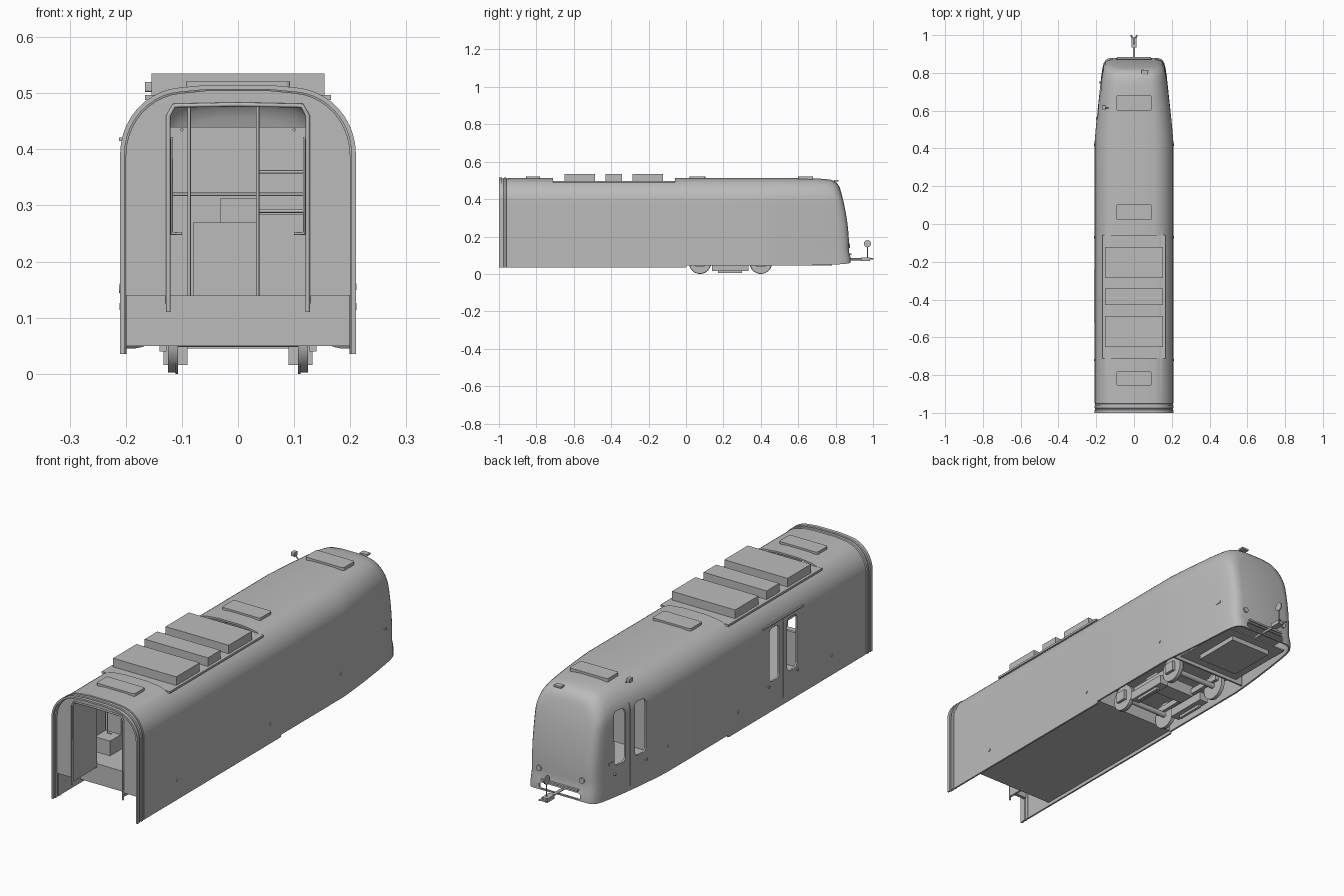
import bpy, bmesh, math
from mathutils import Vector, Matrix

cube = bpy.data.objects.get("Cube")
if cube:
    bpy.data.objects.remove(cube, do_unlink=True)

grey = bpy.data.materials.new("light grey")
grey.use_nodes = True
grey.diffuse_color = (0.5, 0.5, 0.5, 1)
grey.node_tree.nodes["Principled BSDF"].inputs["Base Color"].default_value = (0.5, 0.5, 0.5, 1)


def finish(name, bm):
    bmesh.ops.recalc_face_normals(bm, faces=bm.faces)
    mesh = bpy.data.meshes.new(name)
    bm.to_mesh(mesh)
    bm.free()
    mesh.materials.append(grey)
    ob = bpy.data.objects.new(name, mesh)
    bpy.context.collection.objects.link(ob)
    return ob


def box(name, xs, ys, zs, r=0, axis=0, turn=0):
    """Box between limits; edges along the axis are rounded by r."""
    lim = (xs, ys, zs)
    bm = bmesh.new()
    bmesh.ops.create_cube(bm, size=1)
    mid = Vector([(a + b) / 2 for a, b in lim])
    for v in bm.verts:
        v.co = Vector([c * (b - a) for c, (a, b) in zip(v.co, lim)])
    if r:
        edges = [e for e in bm.edges
                 if abs((e.verts[0].co - e.verts[1].co).normalized()[axis]) > 0.9]
        bmesh.ops.bevel(bm, geom=edges, offset=r, segments=5, profile=0.5, affect='EDGES')
    bmesh.ops.transform(bm, matrix=Matrix.Translation(mid) @ Matrix.Rotation(turn, 4, 'Z'),
                        verts=bm.verts)
    return finish(name, bm)


def disc(name, centre, r, depth, axis='X', segs=32):
    bm = bmesh.new()
    bmesh.ops.create_cone(bm, cap_ends=True, segments=segs, radius1=r, radius2=r, depth=depth)
    rot = {'X': Matrix.Rotation(math.pi / 2, 4, 'Y'),
           'Y': Matrix.Rotation(math.pi / 2, 4, 'X'), 'Z': Matrix()}[axis]
    bmesh.ops.transform(bm, matrix=Matrix.Translation(centre) @ rot, verts=bm.verts)
    return finish(name, bm)


def tube(name, pts, r=0.003):
    cu = bpy.data.curves.new(name, 'CURVE')
    cu.dimensions = '3D'
    cu.bevel_depth, cu.bevel_resolution, cu.use_fill_caps = r, 2, True
    sp = cu.splines.new('POLY')
    sp.points.add(len(pts) - 1)
    for p, co in zip(sp.points, pts):
        p.co = (*co, 1)
    cu.materials.append(grey)
    ob = bpy.data.objects.new(name, cu)
    bpy.context.collection.objects.link(ob)
    return ob


def bake(ob, cutters):
    """Cut the object, keep the result and drop the cutters."""
    for c in cutters:
        c.hide_render = True
        m = ob.modifiers.new("cut", 'BOOLEAN')
        m.operation, m.solver, m.object = 'DIFFERENCE', 'EXACT', c
    dg = bpy.context.evaluated_depsgraph_get()
    mesh = bpy.data.meshes.new_from_object(ob.evaluated_get(dg))
    ob.modifiers.clear()
    ob.data = mesh
    for c in cutters:
        bpy.data.objects.remove(c, do_unlink=True)


def smooth(ob, angle=30):
    bpy.ops.object.select_all(action='DESELECT')
    ob.select_set(True)
    bpy.context.view_layer.objects.active = ob
    bpy.ops.object.shade_smooth_by_angle(angle=math.radians(angle))


def section(w, top, bottom):
    """Half-round roofed cross-section from lower right over to lower left."""
    rx, rz = w * 0.5, 0.11
    half = [(w, bottom + (top - 0.012 - rz - bottom) * i / 10) for i in range(11)]
    for i in range(1, 11):
        a = math.pi / 2 * i / 10
        half.append((w - rx + rx * math.cos(a), top - 0.012 - rz + rz * math.sin(a)
                     + 0.007 * (i / 10) ** 2))
    half.append((w * 0.25, top))
    return half + [(-x, z) for x, z in reversed(half)]


def lean(y, z):
    """Slope of the nose, with a small bumper ledge at its foot."""
    k = min(max((y - 0.5) / 0.36, 0), 1) ** 2
    return k * (-0.062 * max((z - 0.13) / 0.37, 0) ** 2 + (0.008 if z < 0.11 else 0))


# Body shell: y, half width, roof height, skirt height
stations = [(-1, .21, .515, .035), (-.985, .21, .515, .035), (-.983, .206, .511, .035),
            (-.976, .206, .511, .035), (-.974, .21, .515, .035), (-.962, .21, .515, .035),
            (-.96, .206, .511, .035), (-.953, .206, .511, .035), (-.951, .208, .513, .035),
            (0, .208, .513, .035), (.005, .208, .513, .045), (.44, .208, .513, .045),
            (.5, .203, .513, .045), (.6, .193, .512, .045), (.7, .182, .511, .047),
            (.78, .173, .508, .05), (.82, .167, .504, .052), (.845, .16, .498, .054),
            (.86, .15, .49, .056), (.868, .138, .478, .058), (.872, .118, .46, .06)]
bm = bmesh.new()
rings = [[bm.verts.new((x, y + lean(y, z), z)) for x, z in section(w, t, b)]
         for y, w, t, b in stations]
for r0, r1 in zip(rings, rings[1:]):
    for i in range(len(r0) - 1):
        bm.faces.new((r0[i], r0[i + 1], r1[i + 1], r1[i]))
nose = rings[-1]
for i in range(len(nose) // 2 - 1):
    bm.faces.new((nose[i], nose[i + 1], nose[-2 - i], nose[-1 - i]))
body = finish("body_shell", bm)
sol = body.modifiers.new("wall", 'SOLIDIFY')
sol.thickness, sol.offset = 0.008, -1

# Openings: door windows, door seams, roof well, coupler slot
cutters = [box("roof_well_cut", (-.165, .165), (-.71, -.06), (.497, .6)),
           box("coupler_cut", (-.1, .1), (.8, .95), (.066, .092), .008, 1)]
for yc, z0, xc, turn in ((-.38, .165, -.207, 0), (.655, .185, -.188, -.11)):
    for s in (-1, 1):
        y = yc + s * .062
        x = xc + turn * -s * .062
        cutters.append(box("window_cut", (x - .04, x + .04), (y - .034, y + .034),
                           (z0, z0 + .235), .02, 0, turn))
    cutters.append(box("seam_cut", (xc - .03, xc + .03), (yc - .0015, yc + .0015),
                       (.065, z0 + .245), turn=turn))
bake(body, cutters)
smooth(body)

# Open end wall with a rounded gangway
bm = bmesh.new()
face = bm.faces.new([bm.verts.new((x, -.975, z)) for x, z in section(.203, .508, .14)])
ext = bmesh.ops.extrude_face_region(bm, geom=[face])
for g in ext["geom"]:
    if isinstance(g, bmesh.types.BMVert):
        g.co.y += .015
end_wall = finish("end_wall", bm)
bake(end_wall, [box("gangway_cut", (-.12, .12), (-1.1, -.8), (.05, .48), .022, 1)])
for s in (-1, 1):
    box("gangway_jamb", sorted((s * .12, s * .13)), (-.975, -.81), (.125, .46))
    tube("gangway_seal", [(s * .124, -.978, .11), (s * .124, -.978, .46),
                          (s * .114, -.978, .478), (0, -.978, .48)], .004)
box("gangway_soffit", (-.11, .11), (-.965, -.82), (.48, .486))
box("lower_end_wall", (-.2, .2), (-.81, -.8), (.05, .14))

# Floors
box("cabin_floor", (-.2, .2), (-.8, .5), (.132, .14))
box("cab_floor", (-.165, .165), (.5, .83), (.132, .14))
box("underfloor", (-.2, .2), (-.8, 0), (.05, .056))
box("bogie_bay_front", (-.2, .2), (-.008, 0), (.05, .135))
box("bogie_bay_rear", (-.19, .19), (.49, .498), (.05, .135))
box("nose_underfloor", (-.155, .155), (.49, .82), (.066, .072))
box("nose_equipment", (-.1, .1), (.56, .78), (.045, .07))

# Roof equipment
box("roof_well_floor", (-.166, .166), (-.712, -.058), (.488, .497))
for y0, y1 in ((-.65, -.487), (-.43, -.342), (-.285, -.122)):
    box("roof_unit", (-.154, .154), (y0, y1), (.497, .535))
for y0, y1 in ((-.855, -.78), (.02, .103), (.6, .68)):
    box("roof_hatch", (-.093, .093), (y0, y1), (.505, .521), .008, 2)

# Bogie
for y in (.075, .4):
    for s in (-1, 1):
        smooth(disc("wheel", (s * .118, y, .06), .058, .014))
        smooth(disc("wheel_flange", (s * .109, y, .06), .06, .004))
        box("axle_box", sorted((s * .127, s * .14)), (y - .025, y + .025), (.04, .085))
    smooth(disc("axle", (0, y, .06), .012, .23, segs=16))
for s in (-1, 1):
    box("bogie_side_frame", sorted((s * .09, s * .133)), (.14, .335), (.016, .055))
    box("bogie_beam", sorted((s * .09, s * .105)), (.04, .44), (.07, .095))
    box("rail_brake", sorted((s * .112, s * .124)), (.17, .3), (.004, .016))
box("bogie_bolster", (-.1, .1), (.2, .275), (.06, .11))

# Interior partition, cabinets, seats and rails
box("cab_partition", (-.19, .19), (.47, .478), (.14, .44))
box("cabinet", (-.08, .035), (.4, .468), (.14, .27))
box("cabinet_top", (-.032, .035), (.41, .468), (.27, .312))
for s in (-1, 1):
    for y in (-.72, -.6, -.1, .05, .2):
        if s < 0 and -.6 < y < -.2:
            continue
        box("seat_base", sorted((s * .12, s * .195)), (y, y + .075), (.14, .205))
        box("seat_back", sorted((s * .12, s * .195)), (y + .075, y + .087), (.14, .29))
    tube("grab_rail", [(s * .1, -.74, .25), (s * .118, -.74, .25), (s * .118, -.74, .42),
                       (s * .19, -.74, .42)])
    tube("long_rail", [(s * .1, -.75, .435), (s * .1, .46, .435)])
box("screen_right", (.038, .12), (.1, .106), (.14, .285))
for x, y in ((-.087, -.2), (.035, .1), (-.087, .3), (.035, -.55)):
    tube("pole", [(x, y, .14), (x, y, .5)])
for z in (.29, .32, .36):
    tube("cross_rail", [(.035, .1, z), (.195, .1, z)])
tube("partition_rail", [(-.19, .46, .32), (.19, .46, .32)])

# Coupler with its round end plate
tube("coupler_bar", [(0, .8, .079), (0, .985, .079)], .006)
box("coupler_head", (-.014, .014), (.935, .985), (.07, .088))
for s in (-1, 1):
    tube("coupler_horn", [(0, .965, .08), (s * .016, 1, .08)], .004)
tube("coupler_post", [(0, .97, .08), (0, .97, .15)], .002)
smooth(disc("coupler_disc", (0, .97, .162), .019, .005))

# Nose lamps, mirror and small side fittings
for s in (-1, 1):
    smooth(disc("head_lamp", (s * .105, .872, .15), .012, .012, 'Y', 20))
    box("side_marker", sorted((s * .165, s * .176)), (.755, .785), (.2, .21))
    for y, z in ((-.72, .12), (-.07, .12), (.42, .155)):
        disc("side_lamp", (s * .208, y, z), .006, .006, segs=12)
box("bumper_strip", (-.09, .09), (.868, .884), (.1, .108))
box("destination_lamp", (.04, .075), (.79, .815), (.494, .502))
tube("mirror_arm", [(-.135, .615, .49), (-.155, .615, .512)], .003)
box("mirror", (-.166, -.15), (.605, .63), (.502, .52), .004, 0)
box("door_track", (-.212, -.205), (-.52, -.24), (.415, .421))
for y, x in ((-.48, -.208), (-.28, -.208), (.56, -.198), (.75, -.178)):
    disc("door_button", (x, y, .15), .006, .008, segs=12)
